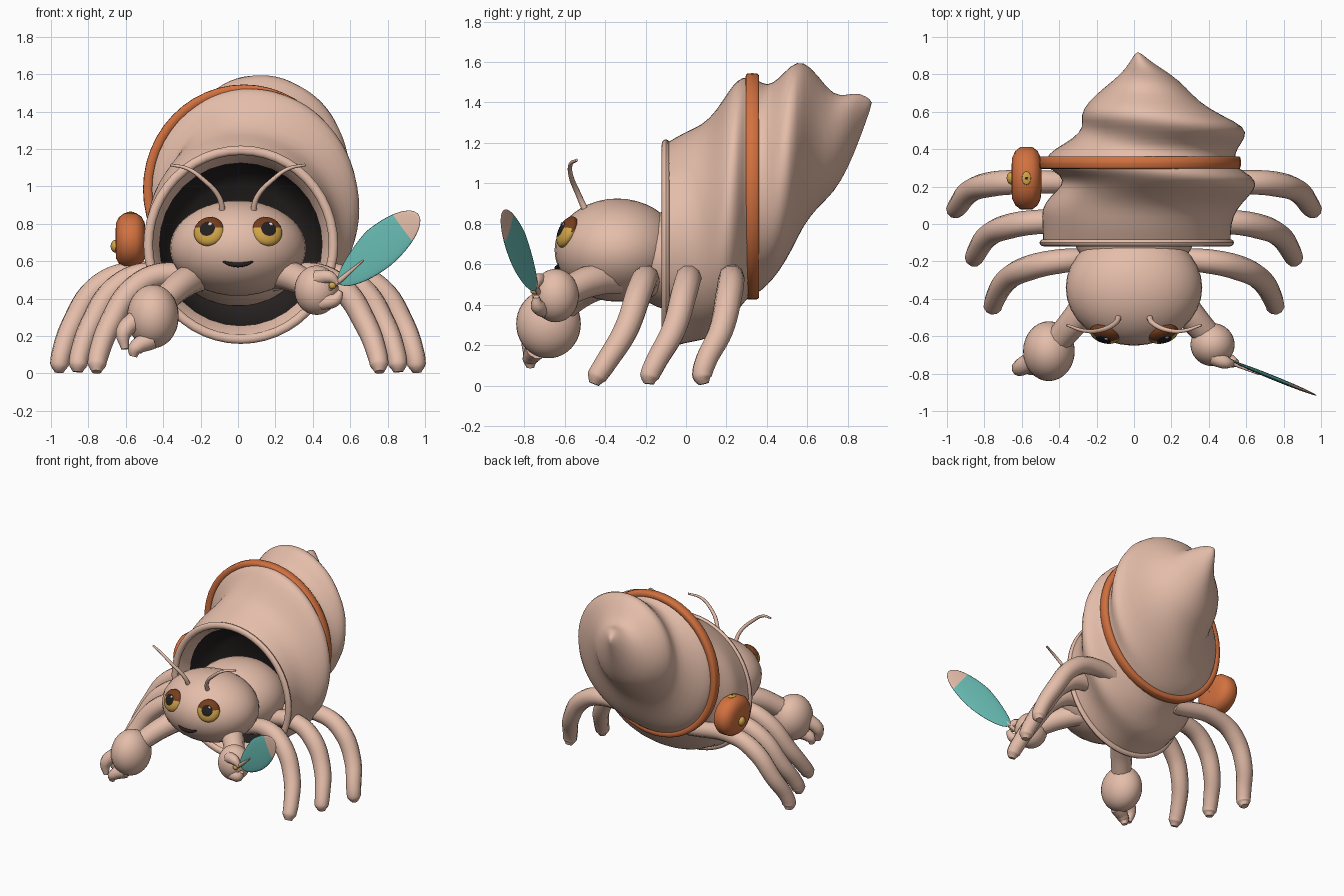
import bpy, bmesh, math
from mathutils import Vector, Matrix, Euler

if "Cube" in bpy.data.objects:
    bpy.data.objects.remove(bpy.data.objects["Cube"], do_unlink=True)


def material(name, *rgb):
    mat = bpy.data.materials.new(name)
    mat.use_nodes = True
    mat.diffuse_color = (*rgb, 1)
    mat.node_tree.nodes["Principled BSDF"].inputs["Base Color"].default_value = (*rgb, 1)
    return mat


SKIN = material("dusty_pink", 0.78, 0.51, 0.40)
ORANGE = material("burnt_orange", 0.65, 0.165, 0.05)
TEAL = material("teal", 0.14, 0.51, 0.46)
DARK = material("near_black", 0.018, 0.014, 0.014)
GOLD = material("gold", 0.65, 0.38, 0.065)
BROWN = material("brown", 0.18, 0.047, 0.012)
WHITE = material("white", 0.85, 0.85, 0.85)


def finish(name, bm, *mats):
    mesh = bpy.data.meshes.new(name)
    for face in bm.faces:
        face.smooth = True
    bm.to_mesh(mesh)
    bm.free()
    for mat in mats:
        mesh.materials.append(mat)
    obj = bpy.data.objects.new(name, mesh)
    bpy.context.collection.objects.link(obj)
    return obj


def ball(name, centre, radii, mat, segments=32, rings=20):
    bm = bmesh.new()
    bmesh.ops.create_uvsphere(bm, u_segments=segments, v_segments=rings, radius=1)
    obj = finish(name, bm, mat)
    obj.matrix_world = Matrix.LocRotScale(Vector(centre), Euler(), Vector(radii))
    return obj


def tube(name, points, radii, mat, sides=3):
    curve = bpy.data.curves.new(name, "CURVE")
    curve.dimensions = "3D"
    curve.bevel_depth = 1
    curve.bevel_resolution = sides
    curve.resolution_u = 6
    curve.use_fill_caps = True
    spline = curve.splines.new("BEZIER")
    spline.bezier_points.add(len(points) - 1)
    for bp, co, radius in zip(spline.bezier_points, points, radii):
        bp.co = co
        bp.handle_left_type = bp.handle_right_type = "AUTO"
        bp.radius = radius
    curve.materials.append(mat)
    obj = bpy.data.objects.new(name, curve)
    bpy.context.collection.objects.link(obj)
    bpy.ops.object.select_all(action="DESELECT")
    obj.select_set(True)
    bpy.context.view_layer.objects.active = obj
    bpy.ops.object.convert(target="MESH")
    bpy.ops.object.shade_smooth_by_angle(angle=math.radians(50))
    return obj


def loft(name, rings, mat, segments=32, cap=False):
    """Skin elliptical rings given as (y, left, right, bottom, top)."""
    bm = bmesh.new()
    rows = []
    for y, left, right, low, high in rings:
        rows.append([bm.verts.new(((left + right) / 2 + (right - left) / 2 * math.cos(a), y,
                                   (low + high) / 2 + (high - low) / 2 * math.sin(a)))
                     for a in (math.tau * i / segments for i in range(segments))])
    for a, b in zip(rows, rows[1:]):
        for i in range(segments):
            j = (i + 1) % segments
            bm.faces.new((a[i], a[j], b[j], b[i]))
    if cap:
        bm.faces.new(rows[-1])
    bmesh.ops.recalc_face_normals(bm, faces=bm.faces)
    return finish(name, bm, mat)


def ring(name, centre, rx, rz, tube_xz, tube_y, mat, power=1):
    """Oval hoop facing the front; a low power squares its section."""
    cx, cy, cz = centre
    rows = []
    for k in range(13):
        a = math.tau * k / 12
        c, s = (math.copysign(abs(f) ** power, f) for f in (math.cos(a), math.sin(a)))
        grow = tube_xz * c
        rows.append((cy + tube_y * s, cx - rx - grow, cx + rx + grow,
                     cz - rz - grow, cz + rz + grow))
    return loft(name, rows, mat, 48)


# Spiral shell: drifting rings give the whorls
shell_rings = [
    (-.10, -.49, .52, .18, 1.20), (0, -.49, .52, .21, 1.26), (.08, -.50, .55, .22, 1.29),
    (.15, -.45, .62, .25, 1.36), (.21, -.38, .665, .31, 1.46), (.26, -.39, .63, .37, 1.52),
    (.30, -.47, .55, .43, 1.53), (.35, -.48, .54, .45, 1.52), (.40, -.43, .55, .49, 1.48),
    (.46, -.32, .60, .56, 1.52),
    (.52, -.27, .60, .66, 1.59), (.58, -.29, .47, .79, 1.61), (.65, -.25, .35, .88, 1.54),
    (.73, -.16, .28, .95, 1.43), (.80, -.07, .20, 1.07, 1.44), (.86, -.025, .10, 1.22, 1.45),
    (.92, .01, .03, 1.39, 1.41)]
shell = loft("shell", shell_rings, SKIN, cap=True)
shell.modifiers.new("smooth_whorls", "SUBSURF").levels = 1
ring("shell_rim", (.015, -.1, .688), .495, .505, .025, .02, SKIN)
ring("shell_band", (.032, .328, .985), .515, .535, .025, .034, ORANGE, .5)


def mouth_ring(y, r):
    return (y, .015 - r, .015 + r, .69 - r, .69 + r)


# Shell opening: inner lip and dark hollow
loft("shell_inner_lip", [mouth_ring(-.1, .49), mouth_ring(-.06, .46), mouth_ring(0, .435)], SKIN)
loft("shell_hollow", [mouth_ring(0, .437), mouth_ring(.07, .42), mouth_ring(.13, .38),
                      mouth_ring(.19, .32)], DARK, cap=True)

# Head and body
ball("body", (0, .01, .62), (.34, .33, .26), SKIN)
ball("head", (0, -.34, .67), (.365, .31, .255), SKIN)

# Eyes: iris split by height, pupil cut from the pole rings, set flush along the brow
for side, label in ((-1, "right"), (1, "left")):
    bm = bmesh.new()
    bmesh.ops.create_uvsphere(bm, u_segments=32, v_segments=24, radius=.083)
    bmesh.ops.rotate(bm, verts=bm.verts, matrix=Matrix.Rotation(math.pi / 2, 3, "X"))
    for face in bm.faces:
        c = face.calc_center_median()
        pupil = math.hypot(c.x, c.z) < .041 and c.y < 0
        face.material_index = 2 if pupil else int(c.z > 0.008)
    bmesh.ops.scale(bm, verts=bm.verts, vec=(1, .5, 1))
    eye = finish(label + "_eye", bm, GOLD, BROWN, DARK)
    turn = Euler((math.radians(-24), 0, side * math.radians(16)))
    eye.matrix_world = Matrix.LocRotScale(Vector((side * .155, -.587, .759)), turn, None)
    ball(label + "_eye_glint", eye.matrix_world @ Vector((.014, -.037, .024)),
         (.012, .006, .012), WHITE, segments=12, rings=8)
    # Antenna
    tube(label + "_antenna", [(side * x, y, z) for x, y, z in
         ((.08, -.49, .85), (.10, -.53, .94), (.19, -.57, 1.04), (.27, -.57, 1.095),
          (.36, -.54, 1.115))], (.017, .014, .012, .010, .007), SKIN)

# Smile
tube("mouth", [(-.085, -.623, .602), (-.045, -.634, .586), (0, -.637, .581),
               (.045, -.634, .586), (.085, -.623, .602)], (.004, .011, .014, .011, .004), DARK)

# Walking legs: three per side, each pair wider and further back
leg_path = [(.18, -.185, .49), (.40, -.20, .53), (.56, -.235, .45),
            (.68, -.30, .27), (.745, -.405, .10), (.755, -.44, .045), (.757, -.455, .008)]
for side, label in ((-1, "right"), (1, "left")):
    for k, place in enumerate(("front", "middle", "back")):
        points = []
        for i, (x, y, z) in enumerate(leg_path):
            spread = k * .1 if i else 0
            points.append((side * (x + spread), y + k * (.2 + .012 * i), z))
        tube(f"{label}_{place}_leg", points, (.055, .065, .067, .062, .054, .05, .026), SKIN)

# Right claw, resting low
tube("right_arm", [(-.16, -.30, .53), (-.28, -.47, .49), (-.42, -.64, .37)], (.075, .08, .07), SKIN)
ball("right_claw", (-.455, -.68, .305), (.138, .16, .17), SKIN)
tube("right_claw_outer_finger", [(-.54, -.73, .29), (-.61, -.77, .22), (-.605, -.78, .13)],
     (.055, .045, .02), SKIN)
tube("right_claw_inner_finger", [(-.47, -.74, .18), (-.55, -.77, .13), (-.56, -.77, .09)],
     (.055, .04, .02), SKIN)

# Left claw, holding the feather
tube("left_arm", [(.16, -.30, .53), (.28, -.46, .52), (.40, -.60, .46)], (.075, .08, .07), SKIN)
ball("left_claw", (.42, -.645, .445), (.118, .115, .132), SKIN)
tube("left_claw_upper_finger", [(.42, -.71, .51), (.49, -.74, .515), (.535, -.745, .48)],
     (.045, .035, .015), SKIN)
tube("left_claw_lower_finger", [(.45, -.70, .38), (.52, -.735, .395), (.55, -.74, .44)],
     (.045, .035, .015), SKIN)

# Feather: flattened blade with a pale tip and a slim quill
bm = bmesh.new()
bmesh.ops.create_uvsphere(bm, u_segments=24, v_segments=24, radius=1)
for face in bm.faces:
    c = face.calc_center_median()
    face.material_index = int(c.z > .55 + .15 * abs(c.x))
base, tip = Vector((.535, -.737, .485)), Vector((.965, -.912, .85))
along = (tip - base).normalized()
flat = Vector((.4, 1, 0)).normalized()
across = flat.cross(along).normalized()
for v in bm.verts:
    # The upper edge narrows toward the grip
    width = .115 * (1 + (.35 if v.co.x < 0 else .1) * min(v.co.z, 0))
    v.co = ((base + tip) / 2 + along * v.co.z * (tip - base).length / 2
            + across * v.co.x * width + flat * v.co.y * .012)
finish("feather", bm, TEAL, SKIN)
tube("feather_quill", [(.46, -.715, .43), (.56, -.755, .51), (.67, -.805, .605)],
     (.014, .014, .004), SKIN)
ball("feather_bead", (.505, -.75, .47), (.02, .02, .02), GOLD, segments=16, rings=10)

# Side pouch: rounded wheel with gold studs
pouch_rings = [(-.08, .002), (-.08, .06), (-.076, .11), (-.06, .145), (-.03, .168), (.03, .168),
               (.06, .145), (.076, .11), (.08, .06), (.08, .002)]
pouch = loft("side_pouch", [(d, -r, r, -r * .88, r * .88) for d, r in pouch_rings], ORANGE)
pouch.rotation_euler.z = math.pi / 2
pouch.location = (-.575, .245, .71)
ball("pouch_stud", (-.655, .245, .68), (.026, .034, .034), GOLD, segments=20, rings=12)
ball("pouch_top_stud", (-.575, .245, .857), (.024, .036, .008), GOLD, segments=16, rings=8)
ball("pouch_top_stud_hole", (-.575, .245, .864), (.008, .008, .003), DARK, segments=12, rings=6)
